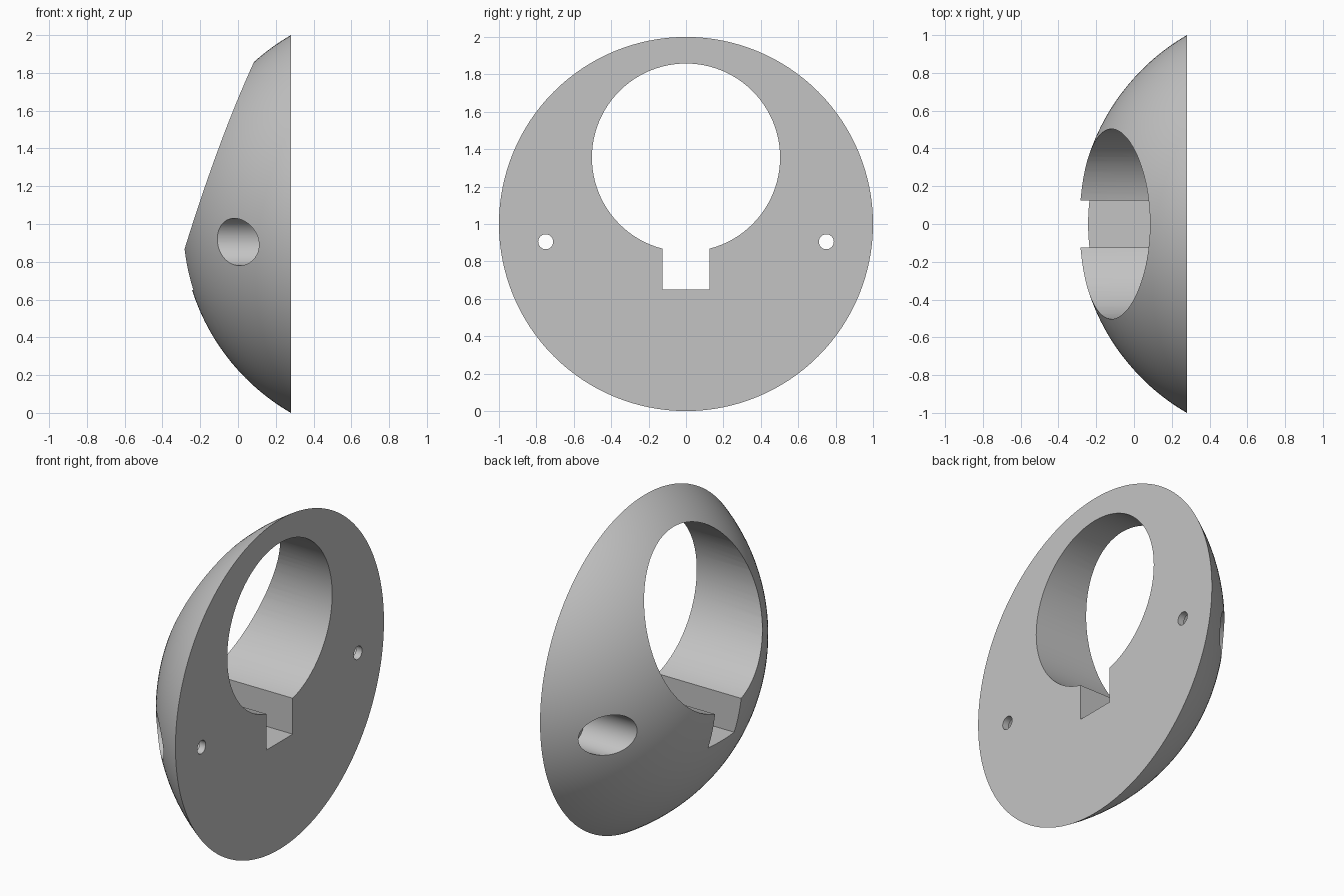
import bpy, bmesh, math
from mathutils import Matrix, Vector

cube = bpy.data.objects.get("Cube")
if cube:
    bpy.data.objects.remove(cube, do_unlink=True)

FACE_X = 0.28                        # flat mounting face
SPHERE_R = 2 / math.sqrt(3)          # sphere whose 60 degree cap has radius 1
CENTRE_X = FACE_X + SPHERE_R / 2
ALONG_X = Matrix.Rotation(math.radians(90), 4, 'Y')

grey = bpy.data.materials.new("plain_grey")
grey.use_nodes = True
colour = (0.55, 0.55, 0.55, 1)
grey.diffuse_color = colour
grey.node_tree.nodes["Principled BSDF"].inputs["Base Color"].default_value = colour


def add_object(name, bm):
    bmesh.ops.recalc_face_normals(bm, faces=bm.faces)
    mesh = bpy.data.meshes.new(name)
    bm.to_mesh(mesh)
    bm.free()
    mesh.materials.append(grey)
    obj = bpy.data.objects.new(name, mesh)
    bpy.context.collection.objects.link(obj)
    return obj


def rod(name, x0, x1, y, z, radius, sides):
    """Cylinder running along x."""
    bm = bmesh.new()
    place = Matrix.Translation(((x0 + x1) / 2, y, z)) @ ALONG_X
    bmesh.ops.create_cone(bm, cap_ends=True, segments=sides, radius1=radius,
                          radius2=radius, depth=x1 - x0, matrix=place)
    return add_object(name, bm)


def block(name, low, high):
    bm = bmesh.new()
    low, high = Vector(low), Vector(high)
    place = Matrix.Translation((low + high) / 2) @ Matrix.Diagonal((*(high - low), 1))
    bmesh.ops.create_cube(bm, size=1, matrix=place)
    return add_object(name, bm)


# Domed cap: sphere cut off by the flat face
bm = bmesh.new()
bmesh.ops.create_uvsphere(bm, u_segments=128, v_segments=96, radius=SPHERE_R,
                          matrix=Matrix.Translation((CENTRE_X, 0, 1)) @ ALONG_X)
bmesh.ops.bisect_plane(bm, geom=bm.verts[:] + bm.edges[:] + bm.faces[:], dist=0.0001,
                       plane_co=(FACE_X, 0, 1), plane_no=(1, 0, 0), clear_outer=True)
rim = [e for e in bm.edges if e.is_boundary]
bmesh.ops.edgeloop_fill(bm, edges=rim)
dome = add_object("domed_cap", bm)

# Main bore, square slot, and a counterbored screw hole on each side
cutters = [rod("bore_cutter", -1, 1, 0, 1.355, 0.503, 96),
           block("slot_cutter", (-1, -0.125, 0.65), (1, 0.125, 1.2))]
for side in (-1, 1):
    cutters.append(rod("counterbore_cutter", -1, 0.24, side * 0.75, 0.905, 0.125, 64))
    cutters.append(rod("screw_hole_cutter", -1, 1, side * 0.75, 0.905, 0.04, 32))

bpy.ops.object.select_all(action='DESELECT')
bpy.context.view_layer.objects.active = dome
dome.select_set(True)
for cutter in cutters:
    cutter.hide_render = True
    cut = dome.modifiers.new("cut", 'BOOLEAN')
    cut.operation = 'DIFFERENCE'
    cut.solver = 'EXACT'
    cut.object = cutter
    bpy.ops.object.modifier_apply(modifier=cut.name)
    bpy.data.objects.remove(cutter, do_unlink=True)

bpy.ops.object.shade_smooth_by_angle(angle=math.radians(30))
